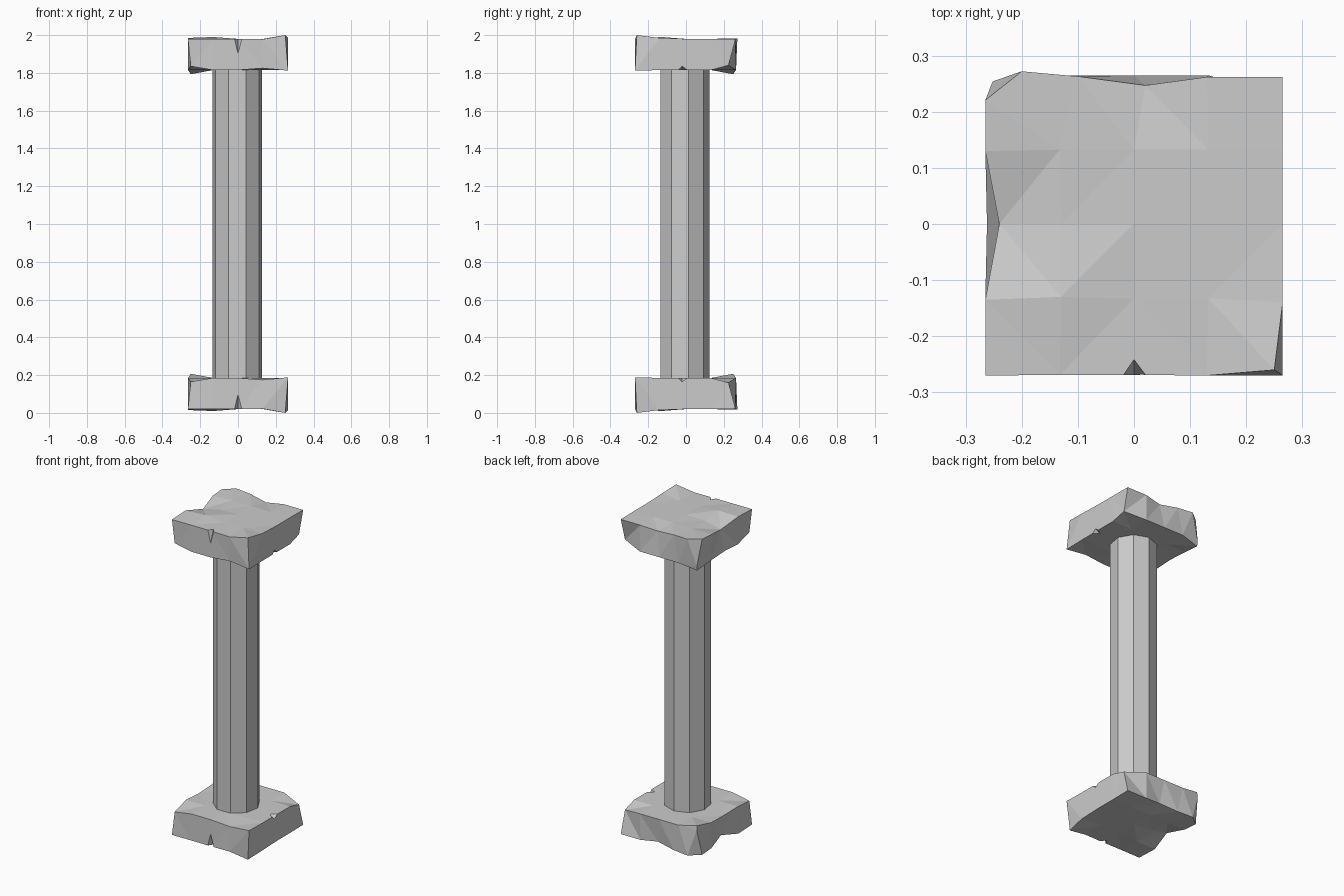
import bpy, bmesh
from mathutils import Vector

if "Cube" in bpy.data.objects:
    bpy.data.objects.remove(bpy.data.objects["Cube"])

N = 4          # grid cells per slab side
H = 0.265      # slab half width

# Worn points: grid index -> position; "outer" is the ground side, "inner" faces the shaft
OUTER = {(0, 0): (-.265, -.27, .02), (4, 0): (.25, -.26, 0), (3, 0): (.13, -.27, .022),
         (4, 1): (.265, -.14, .015), (1, 1): (-.13, -.13, .01), (0, 1): (-.265, -.135, .015),
         (0, 2): (-.24, 0, .05), (1, 2): (-.13, 0, .025), (0, 3): (-.265, .13, .025),
         (0, 4): (-.265, .278, .015), (1, 4): (-.1, .263, .02), (2, 4): (.02, .247, .035),
         (3, 4): (.13, .262, .022), (4, 4): (.265, .262, .022)}
INNER = {(0, 0): (-.25, -.265, .165), (3, 0): (.13, -.265, .175), (4, 0): (.265, -.27, .188),
         (0, 4): (-.25, .25, .207), (4, 4): (.262, .225, .16), (0, 2): (-.262, 0, .18)}


def make_object(name, bm):
    bmesh.ops.recalc_face_normals(bm, faces=bm.faces)
    me = bpy.data.meshes.new(name)
    bm.to_mesh(me)
    bm.free()
    ob = bpy.data.objects.new(name, me)
    bpy.context.collection.objects.link(ob)
    return ob


def flip_z(bm):
    for v in bm.verts:
        v.co.z = 2 - v.co.z


def make_cutter(name, points, flip):
    bm = bmesh.new()
    v = [bm.verts.new(p) for p in points]
    for tri in ((0, 1, 2), (0, 1, 3), (1, 2, 3), (2, 0, 3)):
        bm.faces.new([v[i] for i in tri])
    if flip:
        flip_z(bm)
    ob = make_object(name, bm)
    ob.hide_render = True
    ob.hide_set(True)
    return ob


def make_slab(name, flip):
    bm = bmesh.new()
    layers = []
    for table, z in ((OUTER, .02), (INNER, .185)):
        layer = {}
        for i in range(N + 1):
            for j in range(N + 1):
                p = (-H + 2 * H * i / N, -H + 2 * H * j / N - (.004 if j == 0 else 0), z)
                layer[i, j] = bm.verts.new(table.get((i, j), p))
        layers.append(layer)
        for i in range(N):
            for j in range(N):
                bm.faces.new([layer[i, j], layer[i + 1, j], layer[i + 1, j + 1], layer[i, j + 1]])
    # side walls
    lo, hi = layers
    ring = ([(i, 0) for i in range(N)] + [(N, j) for j in range(N)]
            + [(i, N) for i in range(N, 0, -1)] + [(0, j) for j in range(N, 0, -1)])
    for a, b in zip(ring, ring[1:] + ring[:1]):
        bm.faces.new([lo[a], lo[b], hi[b], hi[a]])
    # broken-off back left corner
    a, b, c = Vector((-.265, .22, .015)), Vector((-.2, .272, .015)), Vector((-.252, .254, .18))
    n = (b - a).cross(c - a)
    if n.dot(Vector((-1, 1, 0))) < 0:
        n.negate()
    res = bmesh.ops.bisect_plane(bm, geom=bm.verts[:] + bm.edges[:] + bm.faces[:],
                                 plane_co=a, plane_no=n, clear_outer=True)
    bmesh.ops.holes_fill(bm, edges=[e for e in bm.edges if e.is_boundary])
    bmesh.ops.recalc_face_normals(bm, faces=bm.faces)
    bmesh.ops.triangulate(bm, faces=bm.faces)
    if flip:
        flip_z(bm)
    slab = make_object(name, bm)
    # small cracks in the front and right edges
    cracks = {"front_crack": [(-.027, -.276, .005), (.03, -.276, .005), (0, -.236, .005), (0, -.277, .12)],
              "right_crack": [(.272, -.06, .2), (.272, .03, .2), (.205, -.02, .2), (.272, -.02, .16)]}
    for label, pts in cracks.items():
        mod = slab.modifiers.new(label, 'BOOLEAN')
        mod.operation = 'DIFFERENCE'
        mod.solver = 'EXACT'
        mod.object = make_cutter(name + "_" + label, pts, flip)
    return slab


make_slab("base", False)
make_slab("capital", True)

# nine-sided shaft with a flat face to the front
bpy.ops.mesh.primitive_cylinder_add(vertices=9, radius=.1335, depth=1.72, location=(-.004, -.0095, 1))
shaft = bpy.context.object
shaft.name = "shaft"
